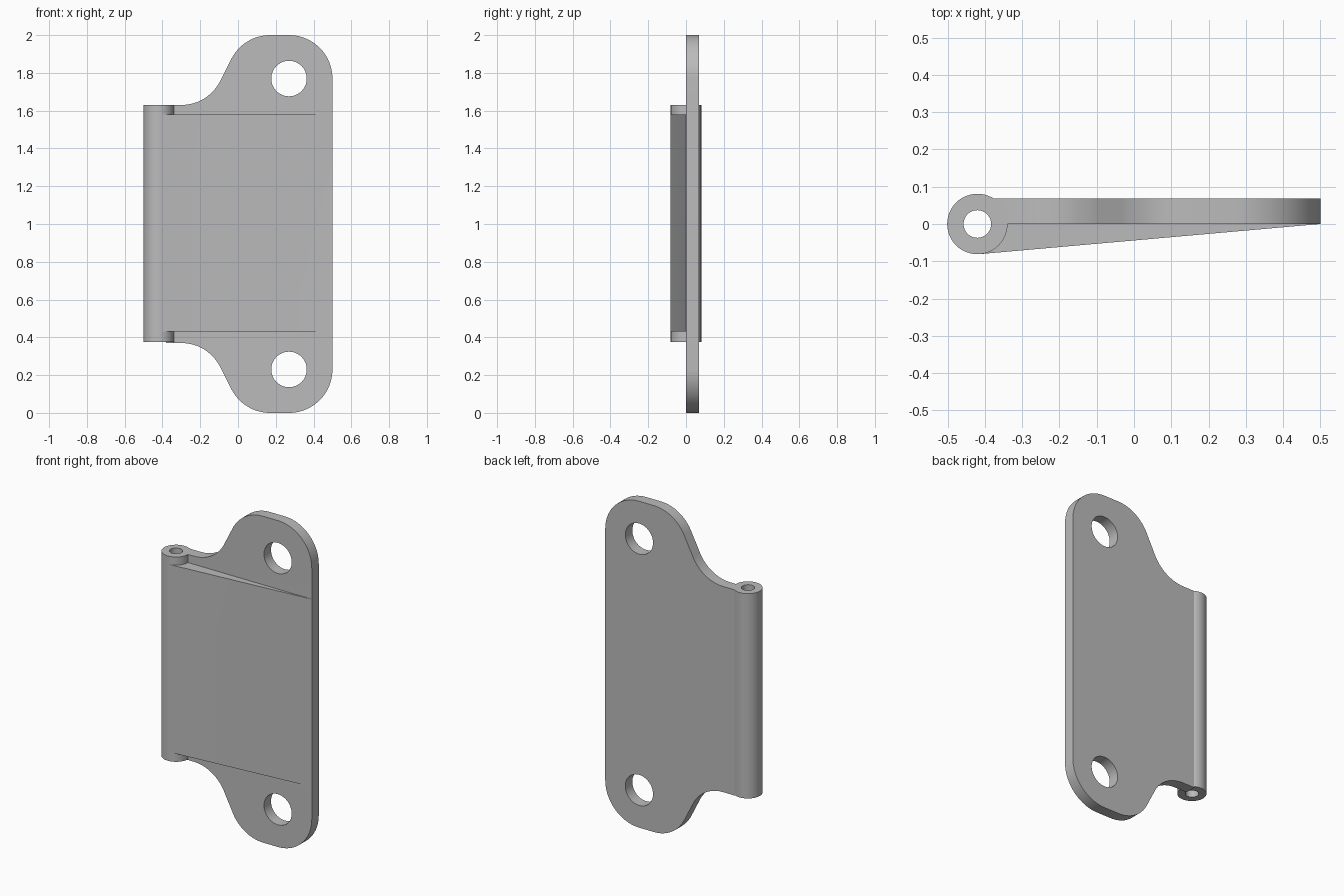
import bpy
import bmesh
from math import sin, cos, acos, radians, pi
from mathutils import Vector

cube = bpy.data.objects.get("Cube")
if cube:
    bpy.data.objects.remove(cube, do_unlink=True)

steel = bpy.data.materials.new("plain grey")
steel.use_nodes = True
GREY = (0.5, 0.5, 0.5, 1)
steel.diffuse_color = GREY
steel.node_tree.nodes["Principled BSDF"].inputs["Base Color"].default_value = GREY

PIN_X, BARREL_R, PIN_R = -0.42, 0.081, 0.037
BARREL_LOW, BARREL_HIGH = 0.375, 1.63
THICK = 0.068


def arc(cx, cy, r, start, end, steps):
    angles = [radians(start + (end - start) * i / steps) for i in range(steps + 1)]
    return [(cx + r * cos(a), cy + r * sin(a)) for a in angles]


def prism(name, points, axis, low, high):
    """Extrude a closed 2D profile along y (points are x, z) or z (points are x, y)."""
    def place(u, v, w):
        return Vector((u, w, v)) if axis == "y" else Vector((u, v, w))
    bm = bmesh.new()
    face = bm.faces.new([bm.verts.new(place(u, v, low)) for u, v in points])
    new = bmesh.ops.extrude_face_region(bm, geom=[face])["geom"]
    moved = [g for g in new if isinstance(g, bmesh.types.BMVert)]
    bmesh.ops.translate(bm, verts=moved, vec=place(0, 0, high - low))
    bmesh.ops.recalc_face_normals(bm, faces=bm.faces)
    mesh = bpy.data.meshes.new(name)
    bm.to_mesh(mesh)
    bm.free()
    mesh.materials.append(steel)
    obj = bpy.data.objects.new(name, mesh)
    bpy.context.collection.objects.link(obj)
    return obj


# Plate with two rounded ears, mirrored about mid height
upper = [(PIN_X + 0.04, BARREL_HIGH)]
upper += arc(-0.30, 1.86, 0.23, -90, -27, 16)
upper += arc(0.17, 1.77, 0.23, 153, 90, 16)
upper += arc(0.27, 1.77, 0.23, 90, 0, 20)
lower = [(x, 2 - z) for x, z in reversed(upper)]
plate = prism("hinge_leaf", upper + lower, "y", 0, THICK)

# Barrel along the left edge
barrel = prism("barrel", arc(PIN_X, 0, BARREL_R, 0, 352.5, 47), "z",
               BARREL_LOW, BARREL_HIGH)

# Tapered web, tangent to the barrel and fading out at the far edge
a = -acos(BARREL_R / (0.5 - PIN_X))
tangent = (PIN_X + BARREL_R * cos(a), BARREL_R * sin(a))
web = prism("tapered_web", [tangent, (0.499, 0), (0.4, 0.03), (-0.38, 0.03)],
            "z", 0.43, 1.58)

# Cutters for the pin bore and the screw holes
bores = [prism("pin_bore", arc(PIN_X, 0, PIN_R, 0, 350, 35), "z", -0.1, 2.1)]
for name, z in (("upper_screw_hole", 1.77), ("lower_screw_hole", 0.23)):
    bores.append(prism(name, arc(0.27, z, 0.094, 0, 352.5, 47), "y", -0.2, 0.2))

# Join the solids, then drill
for other, operation in ([(o, "UNION") for o in (barrel, web)]
                         + [(o, "DIFFERENCE") for o in bores]):
    mod = plate.modifiers.new(other.name, "BOOLEAN")
    mod.operation = operation
    mod.solver = "EXACT"
    mod.object = other
bpy.context.view_layer.objects.active = plate
plate.select_set(True)
for mod in list(plate.modifiers):
    bpy.ops.object.modifier_apply(modifier=mod.name)
for helper in [barrel, web] + bores:
    bpy.data.objects.remove(helper, do_unlink=True)

bpy.ops.object.shade_smooth_by_angle(angle=radians(25))
